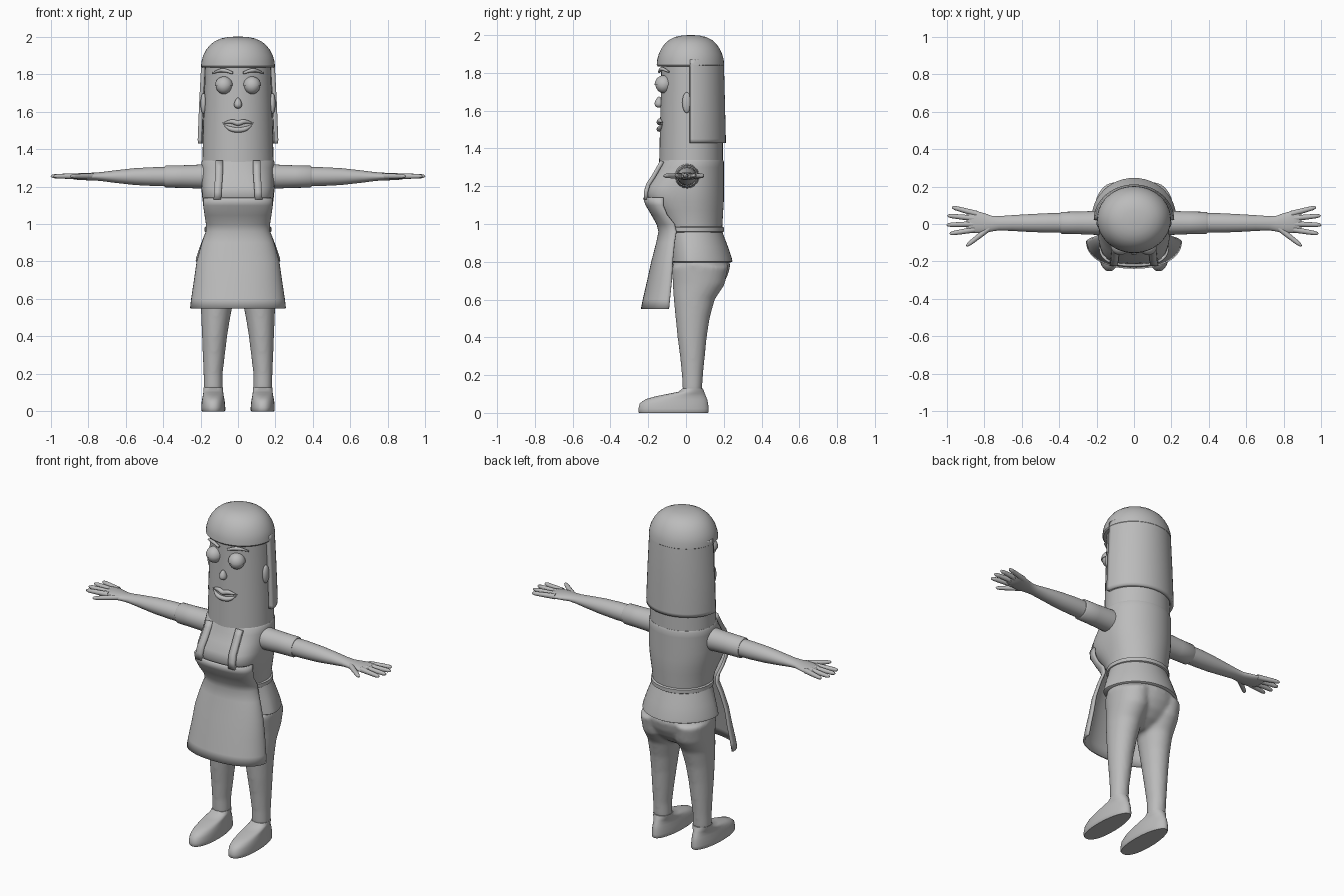
import bpy, bmesh, math
from mathutils import Vector

if "Cube" in bpy.data.objects:
    bpy.data.objects.remove(bpy.data.objects["Cube"])

GREY = bpy.data.materials.new("plain grey")
GREY.diffuse_color = (0.5, 0.5, 0.5, 1)
GREY.use_nodes = True
GREY.node_tree.nodes["Principled BSDF"].inputs["Base Color"].default_value = GREY.diffuse_color


def finish(ob, angle=40):
    bpy.ops.object.select_all(action='DESELECT')
    ob.select_set(True)
    bpy.context.view_layer.objects.active = ob
    ob.data.materials.clear()
    ob.data.materials.append(GREY)
    bpy.ops.object.shade_smooth_by_angle(angle=math.radians(angle))
    return ob


def from_bmesh(name, bm):
    bmesh.ops.recalc_face_normals(bm, faces=bm.faces)
    me = bpy.data.meshes.new(name)
    bm.to_mesh(me)
    bm.free()
    ob = bpy.data.objects.new(name, me)
    bpy.context.collection.objects.link(ob)
    return ob


def power(v, p):
    return math.copysign(abs(v) ** (2 / p), v)


def loft(name, rings, n=40, place=lambda x, y, z: (x, y, z)):
    """Closed body from rings (z, cx, cy, rx, y_front, y_back, front_power)."""
    bm = bmesh.new()
    loops = []
    for z, cx, cy, rx, yf, yb, p in rings:
        loop = []
        for i in range(n):
            a = 2 * math.pi * i / n
            c, s = math.cos(a), math.sin(a)
            q = p if s < 0 else 2
            x = cx + rx * power(c, q)
            y = cy + (cy - yf if s < 0 else yb - cy) * power(s, q)
            loop.append(bm.verts.new(place(x, y, z)))
        loops.append(loop)
    for a, b in zip(loops, loops[1:]):
        for i in range(n):
            j = (i + 1) % n
            bm.faces.new((a[i], a[j], b[j], b[i]))
    bm.faces.new(loops[0])
    bm.faces.new(loops[-1])
    return from_bmesh(name, bm)


def shell(name, rows, thick, n=28):
    """Curved open sheet from rows (z, half_width, y_edge, y_middle, power)."""
    bm = bmesh.new()
    grid = []
    for z, hw, ye, ym, p in rows:
        angles = [math.pi * (i / n - 0.5) for i in range(n + 1)]
        grid.append([bm.verts.new((hw * power(math.sin(a), p),
                                   ye + (ym - ye) * power(max(math.cos(a), 0), p), z))
                     for a in angles])
    for a, b in zip(grid, grid[1:]):
        for i in range(n):
            bm.faces.new((a[i], a[i + 1], b[i + 1], b[i]))
    ob = from_bmesh(name, bm)
    m = ob.modifiers.new("thickness", 'SOLIDIFY')
    m.thickness = thick
    m.offset = 0
    return finish(ob)


def tube(name, pts, radii, depth):
    cu = bpy.data.curves.new(name, 'CURVE')
    cu.dimensions = '3D'
    cu.bevel_depth = depth
    cu.bevel_resolution = 4
    cu.use_fill_caps = True
    sp = cu.splines.new('BEZIER')
    sp.bezier_points.add(len(pts) - 1)
    for bp, p, r in zip(sp.bezier_points, pts, radii):
        bp.co, bp.radius = p, r
        bp.handle_left_type = bp.handle_right_type = 'AUTO'
    ob = bpy.data.objects.new(name, cu)
    bpy.context.collection.objects.link(ob)
    bpy.ops.object.select_all(action='DESELECT')
    ob.select_set(True)
    bpy.context.view_layer.objects.active = ob
    bpy.ops.object.convert(target='MESH')
    return finish(bpy.context.view_layer.objects.active, 60)


def ball(name, loc, size, cut=False, taper=0.0):
    bm = bmesh.new()
    bmesh.ops.create_uvsphere(bm, u_segments=24, v_segments=16, radius=1)
    if cut:
        bmesh.ops.bisect_plane(bm, geom=bm.verts[:] + bm.edges[:] + bm.faces[:],
                               plane_co=(0, 0, -0.05), plane_no=(0, 0, 1), clear_inner=True)
        bmesh.ops.holes_fill(bm, edges=[e for e in bm.edges if e.is_boundary])
    for v in bm.verts:
        k = 1 - taper * v.co.z
        v.co = Vector((v.co.x * size[0] * k, v.co.y * size[1] * k, v.co.z * size[2])) + Vector(loc)
    return finish(from_bmesh(name, bm))


def face_y(x):
    return 0.03 - 0.166 * math.sqrt(1 - (x / 0.185) ** 2)


# Head and hair
CY = 0.03
finish(loft("head", [(z, 0, CY, r, CY - f, 0.195, 2) for z, r, f in
       [(1.33, 0.19, 0.172), (1.5, 0.186, 0.168), (1.7, 0.18, 0.163), (1.88, 0.174, 0.16)]]))
finish(loft("hair_cap", [(z, 0, 0.025, 0.197 * k, 0.025 - 0.18 * k, 0.025 + 0.177 * k, 2) for z, k in
       [(1.835, 0.97), (1.842, 1), (1.87, 0.985), (1.9, 0.94), (1.93, 0.86), (1.955, 0.76),
        (1.975, 0.63), (1.99, 0.46), (1.997, 0.28), (2.0, 0.08)]], 48))
shell("hair_back", [(1.43, 0.203, 0.02, 0.2, 2), (1.45, 0.204, 0.02, 0.2, 2), (1.65, 0.196, 0.02, 0.195, 2),
                    (1.84, 0.186, 0.02, 0.19, 2), (1.87, 0.184, 0.02, 0.187, 2)], 0.022)

# Face details
ball("nose", (0, -0.143, 1.645), (0.02, 0.022, 0.029), taper=0.35)
for s, side in ((-1, "right"), (1, "left")):
    ball(side + "_eye", (s * 0.075, -0.118, 1.738), (0.043, 0.043, 0.045))
    ball(side + "_eyelid", (s * 0.075, -0.118, 1.738), (0.048, 0.048, 0.049), cut=True)
    ball(side + "_ear", (s * 0.184, 0.004, 1.643), (0.016, 0.024, 0.055))
    tube(side + "_eyebrow", [(s * x, face_y(x) - 0.008, z) for x, z in
         [(0.028, 1.806), (0.08, 1.82), (0.137, 1.805)]], [0.6, 1, 0.35], 0.011)
for name, pts in (("upper_lip", [(0.082, 1.538), (0.03, 1.546), (0, 1.538)]),
                  ("lower_lip", [(0.078, 1.532), (0.04, 1.508), (0, 1.502)])):
    pts = [(-x, z) for x, z in pts] + pts[-2::-1]
    tube(name, [(x, face_y(x) - 0.006, z) for x, z in pts], [0.15, 0.9, 1, 0.9, 0.15], 0.014)

# Shirt: torso, belt and flared hem
finish(loft("torso", [(z, 0, CY, r, yf, yb, p) for z, r, yf, yb, p in
       [(0.96, 0.168, -0.12, 0.19, 2), (1.02, 0.172, -0.138, 0.194, 2.3), (1.07, 0.18, -0.166, 0.197, 2.8),
        (1.12, 0.188, -0.198, 0.2, 3.3), (1.16, 0.193, -0.213, 0.2, 3.5), (1.2, 0.195, -0.205, 0.2, 3.2),
        (1.25, 0.195, -0.175, 0.2, 2.7), (1.3, 0.195, -0.152, 0.2, 2.3), (1.33, 0.195, -0.142, 0.2, 2.1),
        (1.34, 0.19, -0.138, 0.196, 2)]], 48))
finish(loft("waist_belt", [(z, 0, CY, 0.17 + d, -0.122 - d, 0.193 + d, 2) for z, d in
       [(0.955, 0), (0.96, 0.008), (0.982, 0.008), (0.987, 0)]], 48))
finish(loft("shirt_hem", [(z, 0, CY, r, yf, yb, 2) for z, r, yf, yb in
       [(0.797, 0.218, -0.075, 0.238), (0.802, 0.226, -0.082, 0.246), (0.82, 0.223, -0.082, 0.242),
        (0.88, 0.203, -0.09, 0.222), (0.93, 0.184, -0.1, 0.203), (0.965, 0.17, -0.115, 0.19)]], 48))

# Apron with two shoulder straps
shell("apron", [(1.14, 0.18, -0.12, -0.222, 2.6), (1.1, 0.18, -0.12, -0.208, 2.5),
                (1.05, 0.173, -0.1, -0.178, 2.4), (1.0, 0.165, -0.06, -0.15, 2.3),
                (0.96, 0.166, -0.05, -0.14, 2.2), (0.9, 0.187, -0.06, -0.152, 2.2),
                (0.8, 0.215, -0.07, -0.178, 2.2), (0.7, 0.229, -0.075, -0.2, 2.2),
                (0.6, 0.244, -0.085, -0.223, 2.2), (0.55, 0.25, -0.09, -0.233, 2.2)], 0.012)
for s, side in ((-1, "right"), (1, "left")):
    bm = bmesh.new()
    rows = [[bm.verts.new((s * x, y, z)) for x in (xm - 0.02, xm + 0.02)] for xm, y, z in
            [(0.11, -0.212, 1.13), (0.108, -0.212, 1.17), (0.105, -0.2, 1.21), (0.102, -0.173, 1.25),
             (0.1, -0.144, 1.3), (0.1, -0.126, 1.333)]]
    for a, b in zip(rows, rows[1:]):
        bm.faces.new((a[0], a[1], b[1], b[0]))
    ob = from_bmesh(side + "_apron_strap", bm)
    m = ob.modifiers.new("thickness", 'SOLIDIFY')
    m.thickness, m.offset = 0.022, 0
    finish(ob)

# Trousers: pelvis and legs fused into one soft body
parts = [loft("trousers", [(z, 0, 0.05, r, yf, yb, 2) for z, r, yf, yb in
         [(0.6, 0.07, -0.01, 0.09), (0.64, 0.13, -0.04, 0.155), (0.68, 0.175, -0.06, 0.195),
          (0.73, 0.202, -0.07, 0.222), (0.78, 0.212, -0.075, 0.235), (0.83, 0.2, -0.075, 0.22)]])]
for s in (-1, 1):
    parts.append(loft("leg", [(z, s * (xi + xo) / 2, (yf + yb) / 2, (xo - xi) / 2, yf, yb, 2)
                 for z, xi, xo, yf, yb in
                 [(0.11, 0.082, 0.183, -0.018, 0.085), (0.2, 0.082, 0.184, -0.022, 0.09),
                  (0.3, 0.07, 0.188, -0.032, 0.1), (0.4, 0.058, 0.192, -0.045, 0.11),
                  (0.5, 0.042, 0.196, -0.055, 0.125), (0.6, 0.022, 0.2, -0.065, 0.152),
                  (0.68, 0.005, 0.205, -0.07, 0.205), (0.78, 0.005, 0.212, -0.075, 0.225)]]))
bpy.ops.object.select_all(action='DESELECT')
for p in parts:
    p.select_set(True)
bpy.context.view_layer.objects.active = parts[0]
bpy.ops.object.join()
trousers = parts[0]
m = trousers.modifiers.new("fuse", 'REMESH')
m.mode, m.voxel_size, m.use_smooth_shade = 'VOXEL', 0.011, True
m = trousers.modifiers.new("soften", 'SMOOTH')
m.factor, m.iterations = 0.5, 6
finish(trousers, 60)

# Shoes, sleeves, arms and fingers
for s, side in ((-1, "right"), (1, "left")):
    finish(loft(side + "_shoe", [(z, s * 0.132, cy, r, yf, yb, 2.3) for z, cy, r, yf, yb in
           [(0, -0.08, 0.06, -0.248, 0.115), (0.006, -0.08, 0.064, -0.252, 0.12),
            (0.022, -0.08, 0.064, -0.252, 0.12), (0.05, -0.08, 0.062, -0.245, 0.117),
            (0.072, -0.07, 0.058, -0.215, 0.112), (0.088, -0.05, 0.055, -0.16, 0.105),
            (0.102, -0.01, 0.053, -0.09, 0.1), (0.112, 0.02, 0.052, -0.04, 0.096),
            (0.128, 0.035, 0.051, -0.02, 0.09)]]))

    def along_x(x, y, z, s=s):
        return (s * z, y, 1.253 + x)
    finish(loft(side + "_sleeve", [(x, 0, 0.006, r, 0.006 - r, 0.006 + r, 2) for x, r in
           [(0.12, 0.066), (0.2, 0.064), (0.3, 0.06), (0.385, 0.059), (0.392, 0.054)]], 28, along_x))
    finish(loft(side + "_arm", [(x, 0, c, rz, c - ry, c + ry, 2) for x, c, ry, rz in
           [(0.36, 0.006, 0.052, 0.051), (0.45, 0.006, 0.052, 0.05), (0.55, 0.005, 0.048, 0.045),
            (0.65, 0.005, 0.042, 0.034), (0.72, 0.004, 0.038, 0.025), (0.76, 0.002, 0.042, 0.021),
            (0.8, 0.004, 0.054, 0.02), (0.85, 0.012, 0.06, 0.018), (0.88, 0.016, 0.06, 0.014),
            (0.895, 0.016, 0.052, 0.006)]], 28, along_x), 60)
    for label, a, b in (("thumb", (0.77, -0.02), (0.895, -0.118)), ("index", (0.85, -0.03), (0.985, -0.052)),
                        ("middle", (0.85, 0.0), (1.0, -0.005)), ("ring", (0.85, 0.03), (0.997, 0.045)),
                        ("little", (0.84, 0.055), (0.972, 0.09))):
        a, b = Vector((s * a[0], a[1], 1.255)), Vector((s * b[0], b[1], 1.255))
        tube(side + "_" + label + "_finger", [a.lerp(b, t) for t in (0, 0.5, 0.85, 0.96, 1)],
             [1.15, 1, 0.85, 0.55, 0.1], 0.0135)
